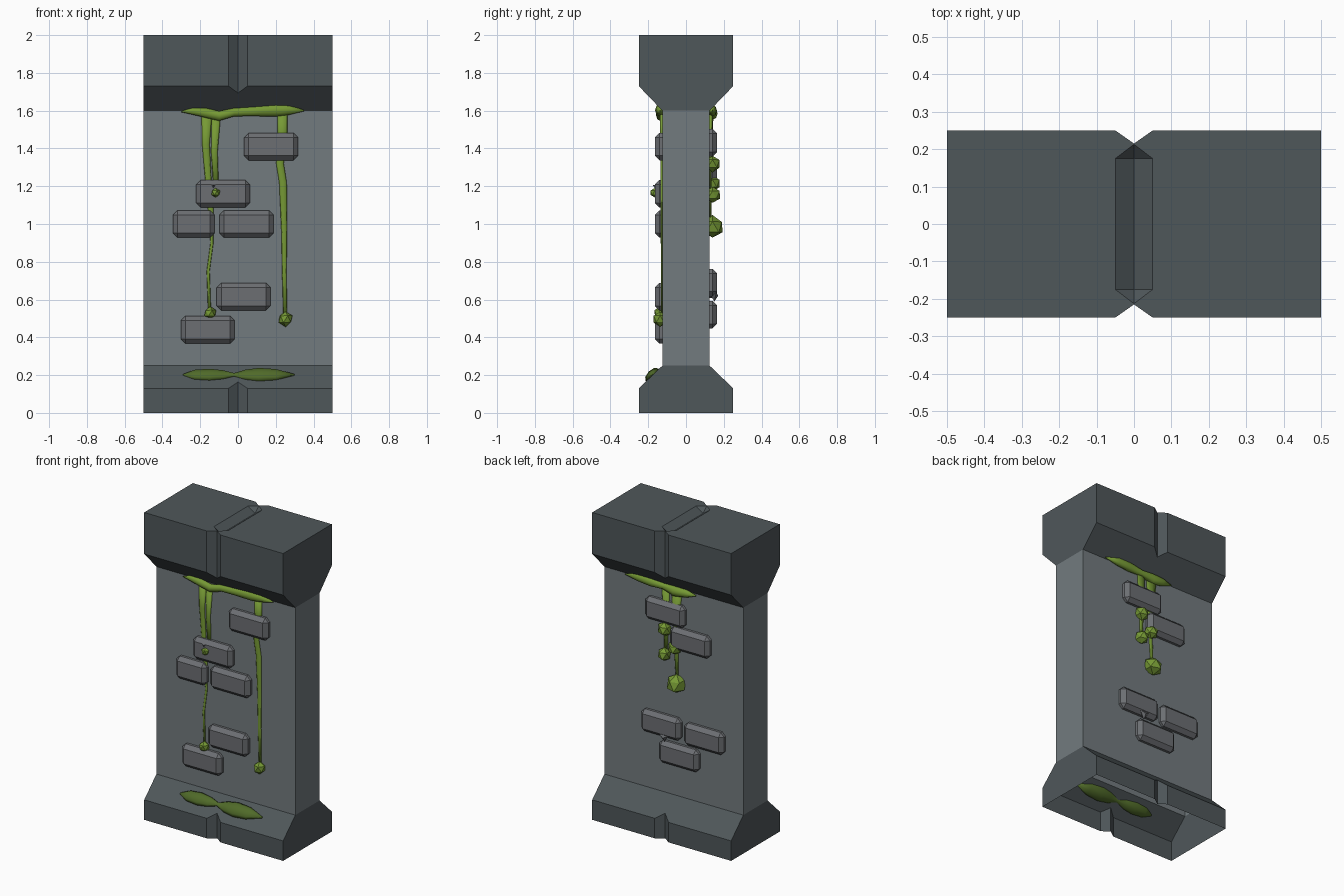
import bpy, bmesh, math, random
from mathutils import Vector

if "Cube" in bpy.data.objects:
    bpy.data.objects.remove(bpy.data.objects["Cube"])

random.seed(4)


def material(name, rgb):
    m = bpy.data.materials.new(name)
    m.diffuse_color = (*rgb, 1)
    m.use_nodes = True
    m.node_tree.nodes["Principled BSDF"].inputs["Base Color"].default_value = m.diffuse_color
    return m


DARK = material("dark stone", (0.078, 0.095, 0.102))
WALL = material("wall stone", (0.17, 0.197, 0.21))
BRICK = material("brick stone", (0.15, 0.158, 0.17))
MOSS = material("bright moss", (0.18, 0.32, 0.035))
MOSS_DARK = material("dark moss", (0.08, 0.145, 0.022))


def finish(name, bm, *mats, smooth=False):
    bmesh.ops.recalc_face_normals(bm, faces=bm.faces)
    me = bpy.data.meshes.new(name)
    bm.to_mesh(me)
    bm.free()
    for m in mats:
        me.materials.append(m)
    ob = bpy.data.objects.new(name, me)
    bpy.context.collection.objects.link(ob)
    if smooth:
        me.shade_smooth()
    return ob


def hull(name, pts, mat):
    bm = bmesh.new()
    for p in pts:
        bm.verts.new(p)
    bmesh.ops.convex_hull(bm, input=bm.verts)
    return finish(name, bm, mat)


# Wall body: one profile in y/z extruded along x, cap and base in dark stone
half = [(0.25, 0), (0.25, 0.13), (0.125, 0.25), (0.125, 1.6), (0.25, 1.73), (0.25, 2)]
profile = half + [(-y, z) for y, z in reversed(half)]
bm = bmesh.new()
face = bm.faces.new([bm.verts.new((-0.5, y, z)) for y, z in profile])
ext = bmesh.ops.extrude_face_region(bm, geom=[face])
bmesh.ops.translate(bm, vec=(1, 0, 0), verts=[v for v in ext["geom"] if isinstance(v, bmesh.types.BMVert)])
for z in (0.25, 1.6):
    bmesh.ops.bisect_plane(bm, geom=bm.verts[:] + bm.edges[:] + bm.faces[:], plane_co=(0, 0, z), plane_no=(0, 0, 1))
for f in bm.faces:
    f.material_index = int(0.25 < f.calc_center_median().z < 1.6)
wall = finish("wall_body", bm, DARK, WALL)

# Groove cutters: front and back V grooves plus a boat-shaped groove on top
cutters = []
for s in (-1, 1):
    cutters.append(hull("groove_cutter", [(x, s * y, z) for z in (-0.1, 2.1)
                        for x, y in ((0, 0.215), (0.1, 0.285), (-0.1, 0.285))], DARK))
rim = [(sx * 0.05, sy * 0.175) for sx in (-1, 1) for sy in (-1, 1)] + [(0, 0.213), (0, -0.213)]
cutters.append(hull("top_groove_cutter", [(x, y, z) for x, y in rim for z in (2, 2.1)]
                    + [(0, 0.175, 1.965), (0, -0.175, 1.965)], DARK))
bpy.context.view_layer.objects.active = wall
for c in cutters:
    mod = wall.modifiers.new("groove", 'BOOLEAN')
    mod.operation, mod.object, mod.solver = 'DIFFERENCE', c, 'EXACT'
    bpy.ops.object.modifier_apply(modifier=mod.name)
for c in cutters:
    bpy.data.objects.remove(c)

# The underside is open
bm = bmesh.new()
bm.from_mesh(wall.data)
bmesh.ops.delete(bm, geom=[f for f in bm.faces if f.calc_center_median().z < 0.001], context='FACES')
bm.to_mesh(wall.data)
bm.free()


# Raised bricks: (x, z, width), chamfered blocks half sunk in the wall
def brick(name, x, z, w, side):
    bm = bmesh.new()
    bmesh.ops.create_cube(bm, size=1)
    for v in bm.verts:
        v.co = Vector((x + v.co.x * w, side * 0.125 + v.co.y * 0.08, z + v.co.z * 0.145))
    bmesh.ops.bevel(bm, geom=bm.edges[:], offset=0.024, segments=1, affect='EDGES')
    finish(name, bm, BRICK)


for x, z, w in ((0.175, 1.41, 0.285), (-0.08, 1.16, 0.285), (-0.235, 1.0, 0.22),
                (0.045, 1.0, 0.285), (0.03, 0.615, 0.285), (-0.16, 0.44, 0.285)):
    brick("front_brick", x, z, w, -1)
for x, z in ((0.05, 1.43), (-0.13, 1.28), (0.08, 0.69), (-0.23, 0.68), (-0.05, 0.52)):
    brick("back_brick", x, z, 0.285, 1)

# Small stone chips
for name, x, y, z in (("front_chip", -0.13, -0.16, 1.195), ("back_chip", 0.05, 0.14, 0.62)):
    hull(name, [(x - 0.035, y + 0.02, z + 0.02), (x + 0.035, y + 0.02, z + 0.02),
                (x, y + 0.01, z - 0.03), (x, y - 0.015, z + 0.01), (x, y + 0.03, z)], BRICK)


# Moss strands: rings of radius r along a path, ring spanned by u and v
def strand(name, pts, u, v, mat=MOSS, sides=8):
    bm = bmesh.new()
    u, v = Vector(u), Vector(v)
    rings = []
    for x, y, z, r in pts:
        rings.append([bm.verts.new(Vector((x, y, z)) + r * (math.cos(a) * u + math.sin(a) * v))
                      for a in (2 * math.pi * i / sides for i in range(sides))])
    for a, b in zip(rings, rings[1:]):
        for i in range(sides):
            j = (i + 1) % sides
            bm.faces.new((a[i], a[j], b[j], b[i]))
    bm.faces.new(rings[0])
    bm.faces.new(rings[-1])
    finish(name, bm, mat, smooth=True)


def ledge(name, y, pts, mat=MOSS):
    strand(name, [(x, y, z, r) for x, z, r in pts], (0, 0, 1), (0, 0.8, 0), mat)


def drip(name, y, pts):
    strand(name, [(x, y, z, r) for x, z, r in pts], (1, 0, 0), (0, 0.4, 0))


ledge("front_ledge_moss", -0.137, [(-0.3, 1.595, 0.003), (-0.24, 1.597, 0.018), (-0.17, 1.588, 0.026),
      (-0.1, 1.572, 0.026), (-0.02, 1.592, 0.022), (0.08, 1.597, 0.026), (0.2, 1.603, 0.034),
      (0.27, 1.605, 0.027), (0.35, 1.6, 0.003)])
ledge("back_ledge_moss", 0.14, [(-0.17, 1.595, 0.003), (-0.1, 1.59, 0.026), (-0.02, 1.585, 0.034),
      (0.06, 1.595, 0.02), (0.15, 1.6, 0.03), (0.24, 1.605, 0.026), (0.34, 1.6, 0.003)])
drip("front_drip_left", -0.127, [(-0.165, 1.58, 0.028), (-0.17, 1.42, 0.02), (-0.155, 1.2, 0.016),
     (-0.145, 1.08, 0.015), (-0.138, 0.9, 0.008), (-0.158, 0.75, 0.008), (-0.15, 0.52, 0.008)])
drip("front_drip_middle", -0.128, [(-0.115, 1.58, 0.024), (-0.125, 1.38, 0.017), (-0.115, 1.17, 0.014)])
drip("front_drip_right", -0.128, [(0.235, 1.58, 0.026), (0.235, 1.48, 0.026), (0.222, 1.32, 0.02),
     (0.238, 1.22, 0.02), (0.245, 0.95, 0.015), (0.245, 0.75, 0.012), (0.25, 0.5, 0.01)])
drip("back_drip_left", 0.13, [(0.055, 1.59, 0.03), (0.05, 1.35, 0.018), (0.055, 1.15, 0.01)])
drip("back_drip_right", 0.13, [(-0.025, 1.59, 0.04), (-0.02, 1.4, 0.022), (-0.02, 1.2, 0.015), (-0.03, 0.98, 0.01)])

# Base moss lying on the front slope
strand("base_moss", [(x, -0.18, 0.202, r) for x, r in ((-0.29, 0.005), (-0.23, 0.035), (-0.15, 0.042), (-0.08, 0.032),
       (-0.02, 0.012), (0.04, 0.036), (0.11, 0.048), (0.2, 0.04), (0.3, 0.005))],
       (0, 0.7, 0.7), (0, -0.36, 0.36), MOSS_DARK)


# Faceted moss clumps at the drip ends
def clump(name, x, y, z, r):
    bm = bmesh.new()
    bmesh.ops.create_icosphere(bm, subdivisions=1, radius=r)
    for v in bm.verts:
        v.co = v.co * random.uniform(0.92, 1.08) + Vector((x, y, z))
    finish(name, bm, MOSS)


for x, z, r in ((-0.118, 1.165, 0.026), (-0.147, 0.528, 0.034), (0.252, 0.497, 0.04)):
    clump("front_clump", x, -0.165 if z > 1 else -0.137, z, r)
for x, z, r in ((0.056, 1.32, 0.045), (-0.016, 1.215, 0.045), (0.058, 1.155, 0.044), (-0.03, 0.985, 0.06)):
    clump("back_clump", x, 0.14, z, r)
